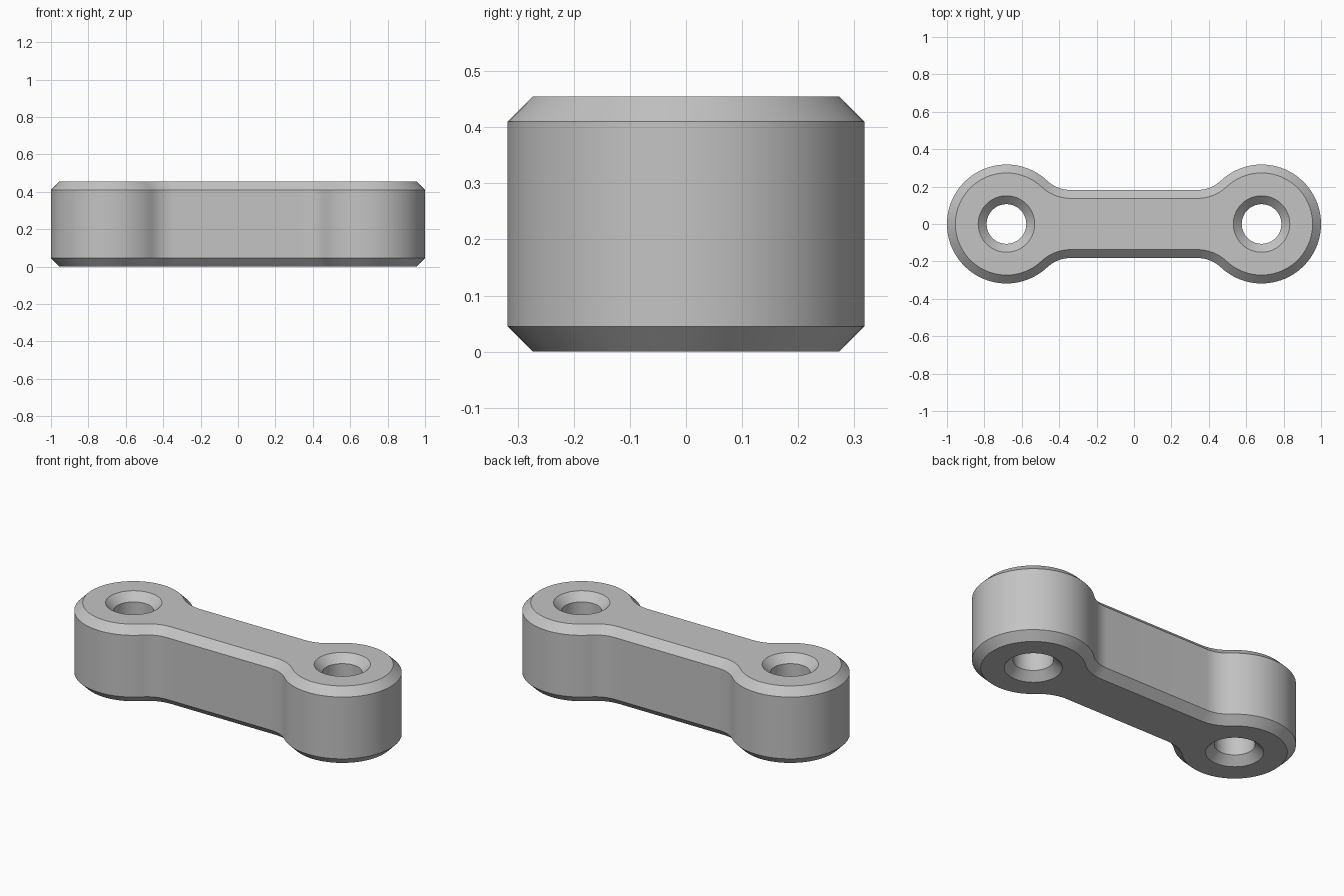
import bpy, bmesh
from math import sin, cos, pi, atan2, sqrt

cube = bpy.data.objects.get("Cube")
if cube:
    bpy.data.objects.remove(cube, do_unlink=True)

HEIGHT, CHAMFER = 0.455, 0.045
EYE_X, EYE_R = 0.682, 0.318      # round ends
HOLE_R = 0.106                   # pin holes
BAR = 0.182                      # half width of the middle bar
FILLET = 0.182                   # blend between bar and ends
FILLET_DX = sqrt((EYE_R + FILLET) ** 2 - (BAR + FILLET) ** 2)


def arc(cx, cy, r, a0, a1, n):
    return [(cx + r * cos(a0 + (a1 - a0) * i / n),
             cy + r * sin(a0 + (a1 - a0) * i / n)) for i in range(n + 1)]


def outline(inset):
    """Closed link outline, moved inwards by the inset."""
    tangent = atan2(BAR + FILLET, -FILLET_DX)
    q = arc(EYE_X, 0, EYE_R - inset, 0, tangent, 32)
    q += arc(EYE_X - FILLET_DX, BAR + FILLET, FILLET + inset,
             tangent - pi, -pi / 2, 12)[1:]
    left = [(-x, y) for x, y in reversed(q)]
    back = [(-x, -y) for x, y in q[1:]]
    right = [(x, -y) for x, y in reversed(q)][:-1]
    return q + left + back + right


def hole(side, grow):
    return arc(side * EYE_X, 0, HOLE_R + grow, 0, 2 * pi, 64)[:-1]


bm = bmesh.new()
cap_edges = {0: [], 1: []}


def wall(shape):
    """Chamfered wall through four levels; its end rims are kept for the caps."""
    levels = [(0, 1), (CHAMFER, 0), (HEIGHT - CHAMFER, 0), (HEIGHT, 1)]
    rings = [[bm.verts.new((x, y, z)) for x, y in shape(k * CHAMFER)]
             for z, k in levels]
    n = len(rings[0])
    for low, high in zip(rings, rings[1:]):
        for i in range(n):
            j = (i + 1) % n
            bm.faces.new((low[i], low[j], high[j], high[i]))
    for cap, ring in enumerate((rings[0], rings[-1])):
        cap_edges[cap] += [bm.edges.get((ring[i], ring[(i + 1) % n]))
                           for i in range(n)]


# Outer wall, two countersunk holes, then flat caps
wall(outline)
for side in (-1, 1):
    wall(lambda grow, s=side: hole(s, grow))
for edges in cap_edges.values():
    bmesh.ops.triangle_fill(bm, use_beauty=True, use_dissolve=False, edges=edges)
bmesh.ops.recalc_face_normals(bm, faces=bm.faces[:])

mesh = bpy.data.meshes.new("link_plate")
bm.to_mesh(mesh)
bm.free()
link = bpy.data.objects.new("link_plate", mesh)
bpy.context.collection.objects.link(link)

# Plain grey metal
grey = bpy.data.materials.new("light_grey")
grey.use_nodes = True
colour = (0.55, 0.55, 0.55, 1)
grey.diffuse_color = colour
grey.node_tree.nodes["Principled BSDF"].inputs["Base Color"].default_value = colour
mesh.materials.append(grey)

bpy.ops.object.select_all(action='DESELECT')
link.select_set(True)
bpy.context.view_layer.objects.active = link
bpy.ops.object.shade_smooth_by_angle(angle=pi / 6)
